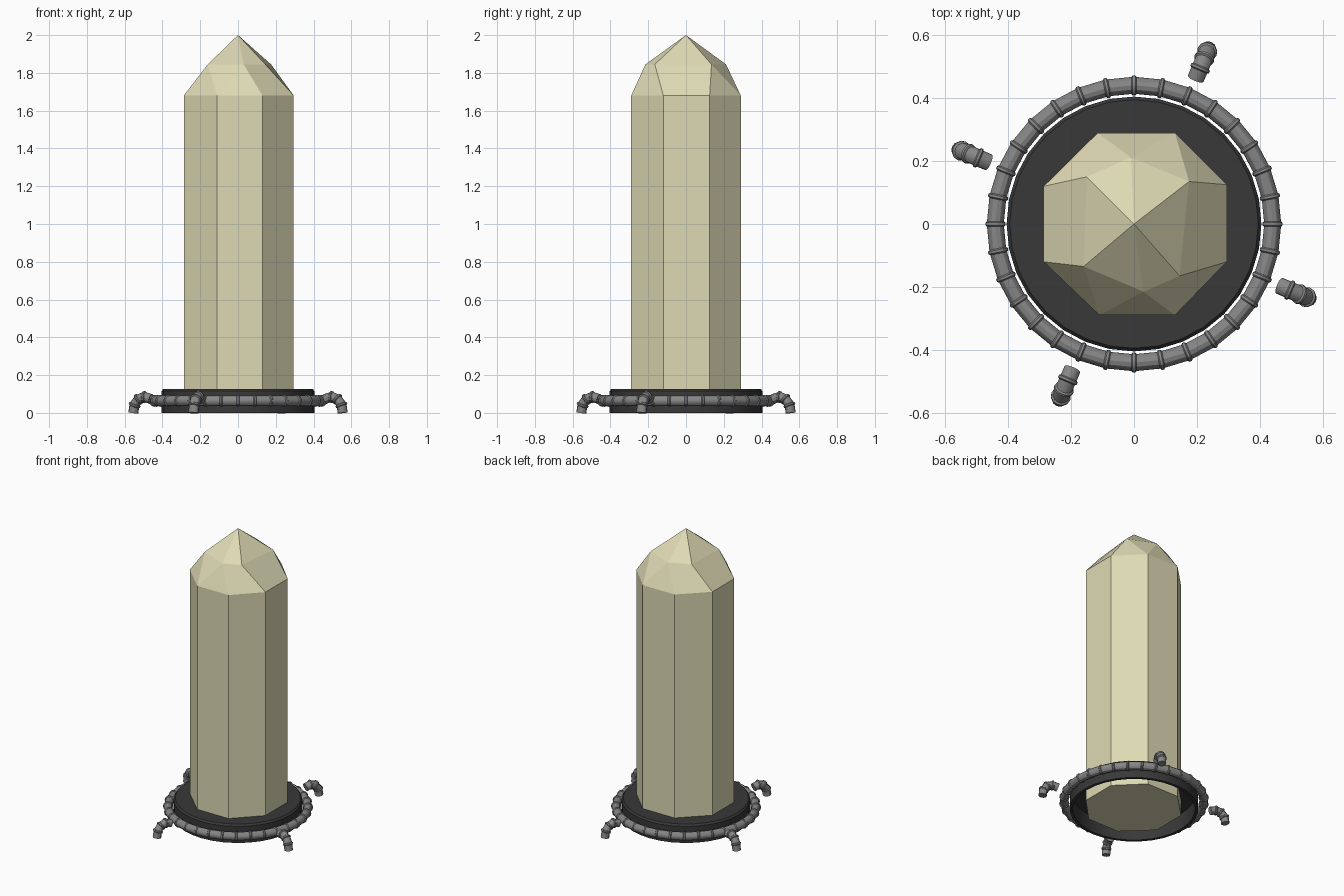
import bpy, math
from mathutils import Vector

if "Cube" in bpy.data.objects:
    bpy.data.objects.remove(bpy.data.objects["Cube"])


def mat(name, c):
    m = bpy.data.materials.new(name)
    m.diffuse_color = (*c, 1)
    m.use_nodes = True
    m.node_tree.nodes["Principled BSDF"].inputs["Base Color"].default_value = m.diffuse_color
    return m


STONE = mat("pale_stone", (0.73, 0.70, 0.46))
BLACK = mat("charcoal", (0.04, 0.04, 0.04))
GREY = mat("hose_grey", (0.24, 0.24, 0.24))


def make(name, verts, faces, material, smooth=None):
    me = bpy.data.meshes.new(name)
    me.from_pydata(verts, [], faces)
    me.materials.append(material)
    ob = bpy.data.objects.new(name, me)
    bpy.context.collection.objects.link(ob)
    if smooth:
        bpy.ops.object.select_all(action='DESELECT')
        ob.select_set(True)
        bpy.context.view_layer.objects.active = ob
        bpy.ops.object.shade_smooth_by_angle(angle=math.radians(smooth))
    return ob


def ribbed_tube(name, points, closed, r=0.027, collar=0.032, half=0.004, n=12):
    """Straight hose segments between points, with a thin raised collar at each joint."""
    pts = [Vector(p) for p in points]
    k = len(pts)
    rings = []
    for i, p in enumerate(pts):
        a = pts[(i - 1) % k] if closed or i else p
        b = pts[(i + 1) % k] if closed or i < k - 1 else p
        t = (b - a).normalized()
        back = (p - a).normalized() if a != p else t
        ahead = (b - p).normalized() if b != p else t
        end = not closed and i in (0, k - 1)
        if end:
            rings.append((p, t, r))
        else:
            rings += [(p - back * half * 2, t, r), (p - back * half, t, collar),
                      (p + ahead * half, t, collar), (p + ahead * half * 2, t, r)]
    # the path is planar, so one fixed normal keeps the rings aligned
    nrm = (pts[1] - pts[0]).cross(pts[-1] - pts[1]).normalized()
    verts, faces = [], []
    for p, t, rad in rings:
        side = nrm.cross(t)
        for j in range(n):
            w = math.tau * j / n
            verts.append(p + rad * (nrm * math.cos(w) + side * math.sin(w)))
    m = len(rings)
    for i in range(m if closed else m - 1):
        i2 = (i + 1) % m
        for j in range(n):
            j2 = (j + 1) % n
            faces.append((i * n + j, i * n + j2, i2 * n + j2, i2 * n + j))
    if not closed:
        faces += [tuple(reversed(range(n))), tuple(range((m - 1) * n, m * n))]
    return make(name, verts, faces, GREY, 30)


# crystal column: octagonal shaft with a twisted, faceted tip
corner = [(.13, .29), (-.115, .29), (-.287, .12), (-.287, -.12),
          (-.11, -.29), (.13, -.29), (.295, -.12), (.295, .125)]
mid = [(.175, .135), (-.01, .212), (-.15, .15), (-.16, -.135), (.03, -.215), (.145, -.165)]
verts = [(x, y, .01) for x, y in corner] + [(x, y, 1.68) for x, y in corner]
verts += [(x, y, 1.845) for x, y in mid] + [(0, 0, 2)]
faces = [tuple(reversed(range(8)))]
faces += [(i, (i + 1) % 8, 8 + (i + 1) % 8, 8 + i) for i in range(8)]
faces += [(16 + i, 16 + (i + 1) % 6, 22) for i in range(6)]
c, d = 8, 16
faces += [(c + 7, c, d), (c, d + 1, d), (c, c + 1, d + 1), (c + 1, c + 2, d + 2, d + 1),
          (c + 2, c + 3, d + 3, d + 2), (c + 3, c + 4, d + 3), (c + 4, d + 4, d + 3),
          (c + 4, c + 5, d + 4), (c + 5, c + 6, d + 5, d + 4), (c + 6, c + 7, d, d + 5)]
make("crystal_column", verts, faces, STONE)

# base collar: dark ring, open underneath
N = 32
profile = [(.385, 0), (.405, 0), (.405, .115), (.395, .127), (.25, .127), (.25, .11), (.385, .11)]
verts = [(r * math.cos(math.tau * i / N), r * math.sin(math.tau * i / N), z)
         for i in range(N) for r, z in profile]
P = len(profile)
faces = [(i * P + j, (i + 1) % N * P + j, (i + 1) % N * P + (j + 1) % P, i * P + (j + 1) % P)
         for i in range(N) for j in range(P)]
make("base_collar", verts, faces, BLACK, 30)

# hose ring round the base
ribbed_tube("hose_ring", [(.441 * math.cos(math.tau * i / 32), .441 * math.sin(math.tau * i / 32), .064)
                          for i in range(32)], True)

# four short hose legs bending down to the ground
path = [(.502, .074), (.538, .085), (.572, .074), (.596, .042), (.602, 0)]
for i in range(4):
    a = math.radians(-23 + 90 * i)
    ribbed_tube(f"hose_leg_{i + 1}", [(r * math.cos(a), r * math.sin(a), z) for r, z in path], False)
